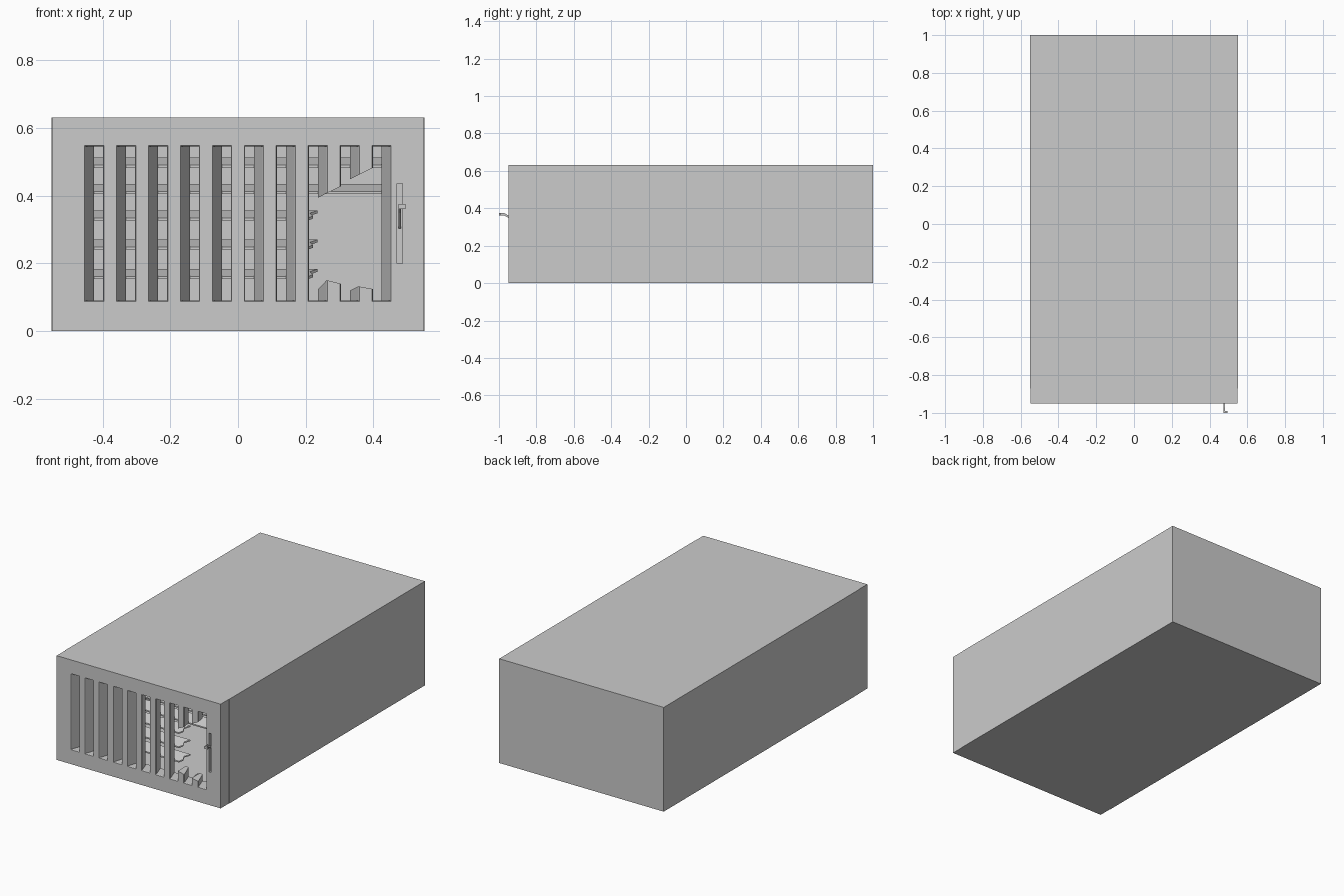
import bpy, bmesh

if "Cube" in bpy.data.objects:
    bpy.data.objects.remove(bpy.data.objects["Cube"])

W, H = 0.551, 0.631            # half width, height
FRONT, PANEL_BACK, BACK = -0.95, -0.87, 1.0
SLOT_Z = (0.09, 0.545)
PITCH, SLOT_W, SKEW = 0.0943, 0.052, 0.029


def finish(name, bm):
    bmesh.ops.recalc_face_normals(bm, faces=bm.faces)
    me = bpy.data.meshes.new(name)
    bm.to_mesh(me)
    bm.free()
    ob = bpy.data.objects.new(name, me)
    bpy.context.collection.objects.link(ob)
    return ob


def loft(bm, rings):
    """Closed skin through rings of equal point count."""
    vs = [[bm.verts.new(p) for p in r] for r in rings]
    n = len(vs[0])
    for a, b in zip(vs, vs[1:]):
        for i in range(n):
            j = (i + 1) % n
            bm.faces.new((a[i], a[j], b[j], b[i]))
    bm.faces.new(vs[0][::-1])
    bm.faces.new(vs[-1])


def rect(x0, x1, y, z0, z1):
    return [(x0, y, z0), (x1, y, z0), (x1, y, z1), (x0, y, z1)]


def box(bm, x0, x1, y0, y1, z0, z1):
    loft(bm, [rect(x0, x1, y0, z0, z1), rect(x0, x1, y1, z0, z1)])


def cut(ob, cutter):
    cutter.hide_render = True
    mod = ob.modifiers.new("cut", 'BOOLEAN')
    mod.operation, mod.solver, mod.object = 'DIFFERENCE', 'EXACT', cutter
    bpy.context.view_layer.objects.active = ob
    bpy.ops.object.modifier_apply(modifier=mod.name)
    bpy.data.objects.remove(cutter)


# hollow housing, open at the front
bm = bmesh.new()
box(bm, -W, W, PANEL_BACK, BACK, 0, H)
bmesh.ops.recalc_face_normals(bm, faces=bm.faces)
bmesh.ops.delete(bm, geom=[f for f in bm.faces if f.normal.y < -0.9], context='FACES')
housing = finish("housing", bm)
solid = housing.modifiers.new("wall", 'SOLIDIFY')
solid.thickness, solid.offset = 0.01, -1

# front panel, slots slant towards the middle as they go back
bm = bmesh.new()
box(bm, 0.002 - W, W - 0.002, FRONT, PANEL_BACK, 0, H)
panel = finish("front_panel", bm)
for side, first in ((1, 0), (-1, 5)):
    bm = bmesh.new()
    for i in range(first, first + 5):
        x = -0.4505 + i * PITCH
        z0, z1 = SLOT_Z
        s, c = side * SKEW, 0.003
        loft(bm, [rect(x - c, x + SLOT_W + c, FRONT - 0.001, z0 - c, z1 + c),
                  rect(x, x + SLOT_W, FRONT + 0.004, z0, z1),
                  rect(x + s, x + SLOT_W + s, PANEL_BACK + 0.01, z0, z1)])
    cut(panel, finish("slot_cutter", bm))

# broken-out area of the right-hand bars
edge = [(0.215, 0.12), (0.232, 0.118), (0.262, 0.15), (0.302, 0.14),
        (0.322, 0.115), (0.355, 0.132), (0.41, 0.122), (0.41, 0.488),
        (0.322, 0.444), (0.302, 0.426), (0.262, 0.407), (0.23, 0.39), (0.215, 0.385)]
bm = bmesh.new()
loft(bm, [[(x, y, z) for x, z in edge] for y in (FRONT - 0.02, PANEL_BACK + 0.02)])
cut(panel, finish("break_cutter", bm))

# recess for the lever
bm = bmesh.new()
box(bm, 0.470, 0.486, FRONT - 0.02, FRONT + 0.06, 0.2, 0.435)
cut(panel, finish("lever_cutter", bm))

# tilted horizontal slats behind the bars; lower three snapped off
Y0, Y1 = -0.862, -0.79
for k, z in enumerate((0.482, 0.404, 0.326, 0.24, 0.153)):
    end = [(0.45, Y0), (0.45, Y1)] if k < 2 else \
        [(0.207, Y0), (0.222, Y0 + 0.02), (0.212, Y0 + 0.045), (0.235, Y1)]
    plan = [(-0.45, Y0)] + end + [(-0.45, Y1)]
    tilt = 0.022 / (Y1 - Y0)
    bm = bmesh.new()
    loft(bm, [[(x, y, z + t + (y - Y0) * tilt) for x, y in plan] for t in (0, 0.008)])
    finish(f"slat_{k + 1}", bm)

# bent lever with a finger tab
side = [(-1.0, 0.375), (-0.972, 0.375), (-0.95, 0.362), (-0.9, 0.315),
        (-0.9, 0.302), (-0.95, 0.349), (-0.972, 0.361), (-1.0, 0.361)]
bm = bmesh.new()
loft(bm, [[(x, y, z) for y, z in side] for x in (0.474, 0.481)])
box(bm, 0.481, 0.495, -1.0, -0.991, 0.361, 0.375)
finish("lever", bm)
